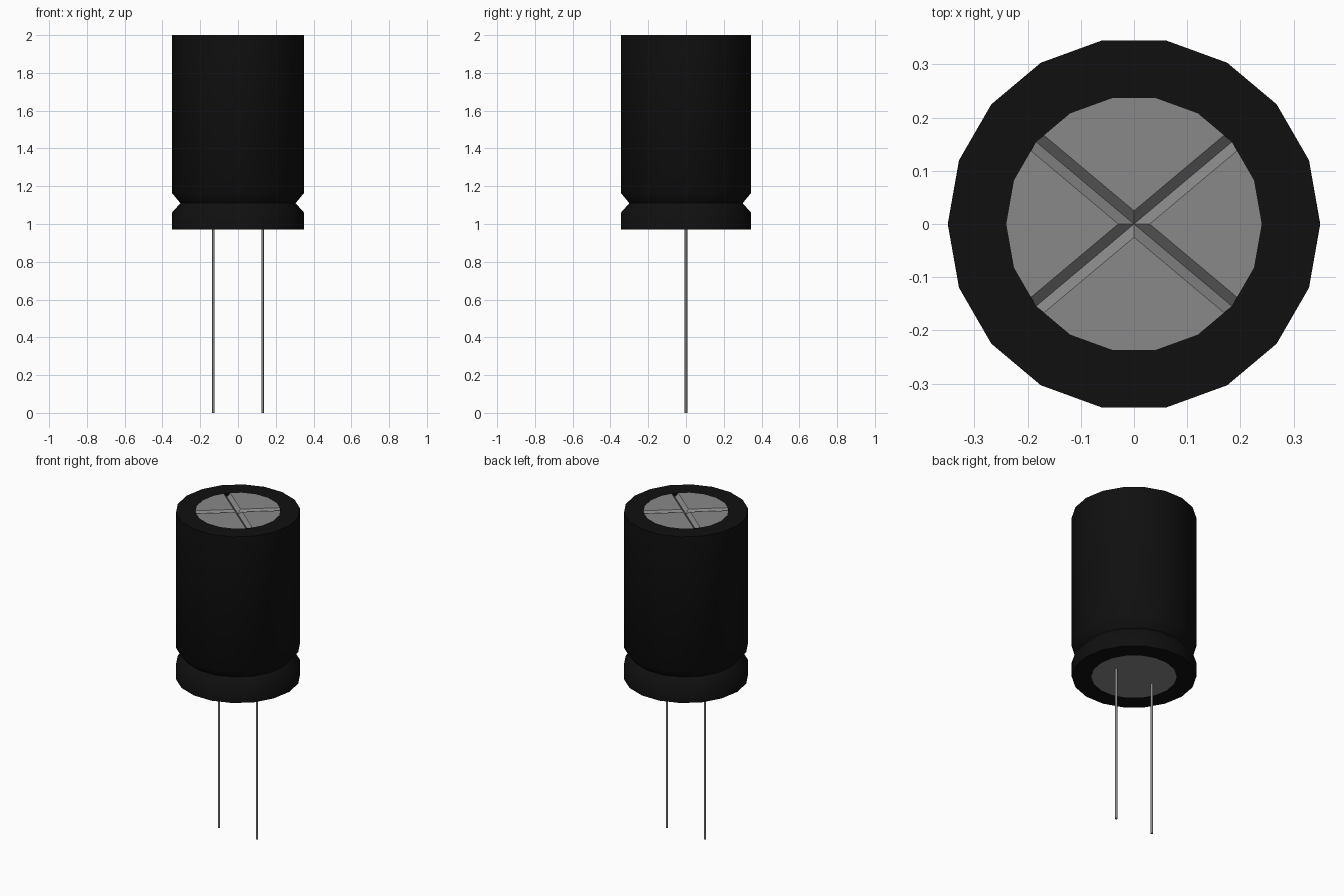
import bpy, bmesh, math
from mathutils import Vector

if "Cube" in bpy.data.objects:
    bpy.data.objects.remove(bpy.data.objects["Cube"])

SIDES = 18
R_OUT, R_IN = 0.35, 0.24
Z_BOT, Z_TOP = 0.97, 2.0
GROOVE_HALF, GROOVE_DEPTH = 0.019, 0.022


def material(name, r, g, b):
    m = bpy.data.materials.new(name)
    m.diffuse_color = (r, g, b, 1)
    m.use_nodes = True
    m.node_tree.nodes["Principled BSDF"].inputs["Base Color"].default_value = m.diffuse_color
    return m


black = material("black sleeve", 0.005, 0.005, 0.005)
metal = material("grey metal", 0.25, 0.25, 0.25)


def finish(name, bm, mats, smooth=None):
    me = bpy.data.meshes.new(name)
    bm.to_mesh(me)
    bm.free()
    ob = bpy.data.objects.new(name, me)
    bpy.context.collection.objects.link(ob)
    for m in mats:
        me.materials.append(m)
    if smooth:
        bpy.ops.object.select_all(action='DESELECT')
        ob.select_set(True)
        bpy.context.view_layer.objects.active = ob
        bpy.ops.object.shade_smooth_by_angle(angle=math.radians(smooth))
    return ob


def polar(r, deg, z):
    a = math.radians(deg)
    return Vector((r * math.cos(a), r * math.sin(a), z))


# Sleeve: turned profile with a crimp notch, wrapping over both ends
profile = [(R_IN, Z_BOT), (R_OUT, Z_BOT), (R_OUT, 1.06), (0.305, 1.11),
           (R_OUT, 1.165), (R_OUT, Z_TOP), (R_IN, Z_TOP)]
bm = bmesh.new()
rings = [[bm.verts.new(polar(r, i * 360 / SIDES, z)) for i in range(SIDES)]
         for r, z in profile]
for lo, hi in zip(rings, rings[1:]):
    for i in range(SIDES):
        j = (i + 1) % SIDES
        bm.faces.new((lo[i], lo[j], hi[j], hi[i]))
finish("sleeve", bm, [black], 60)

# Bottom plug: flat disc
bm = bmesh.new()
bm.faces.new([bm.verts.new(polar(R_IN, -i * 360 / SIDES, Z_BOT)) for i in range(SIDES)])
finish("bottom_plug", bm, [metal])

# Top vent: four flat sectors with V-shaped grooves between them
bm = bmesh.new()


def face(points, mat=0):
    f = bm.faces.new([bm.verts.new(p) for p in points])
    f.material_index = mat


down = Vector((0, 0, -GROOVE_DEPTH))
centre = Vector((0, 0, Z_TOP)) + down
step = 360 / SIDES
t = GROOVE_HALF / (R_IN * math.sin(math.radians(step)))
for a, b in ((-40, 40), (40, 140), (140, 220), (220, 320)):
    rim = [polar(R_IN, a + step * k, Z_TOP) for k in range(round((b - a) / step) + 1)]
    start = rim[0].lerp(rim[1], t)
    end = rim[-1].lerp(rim[-2], t)
    half = math.radians((b - a) / 2)
    mitre = polar(GROOVE_HALF / math.sin(half), (a + b) / 2, Z_TOP)
    face([mitre, start] + rim[1:-1] + [end])
    face([mitre, centre, rim[0] + down, start])
    face([mitre, end, rim[-1] + down, centre])
    # groove end walls against the sleeve
    face([start, rim[0] + down, rim[0]], 1)
    face([end, rim[-1], rim[-1] + down], 1)
bmesh.ops.remove_doubles(bm, verts=bm.verts, dist=1e-5)
finish("top_vent", bm, [metal, black])

# Wire leads
for name, x in (("left_lead", -0.13), ("right_lead", 0.13)):
    bm = bmesh.new()
    bmesh.ops.create_cone(bm, cap_ends=True, segments=10, radius1=0.007,
                          radius2=0.007, depth=Z_BOT)
    bmesh.ops.translate(bm, verts=bm.verts, vec=(x, 0, Z_BOT / 2))
    finish(name, bm, [metal], 40)
